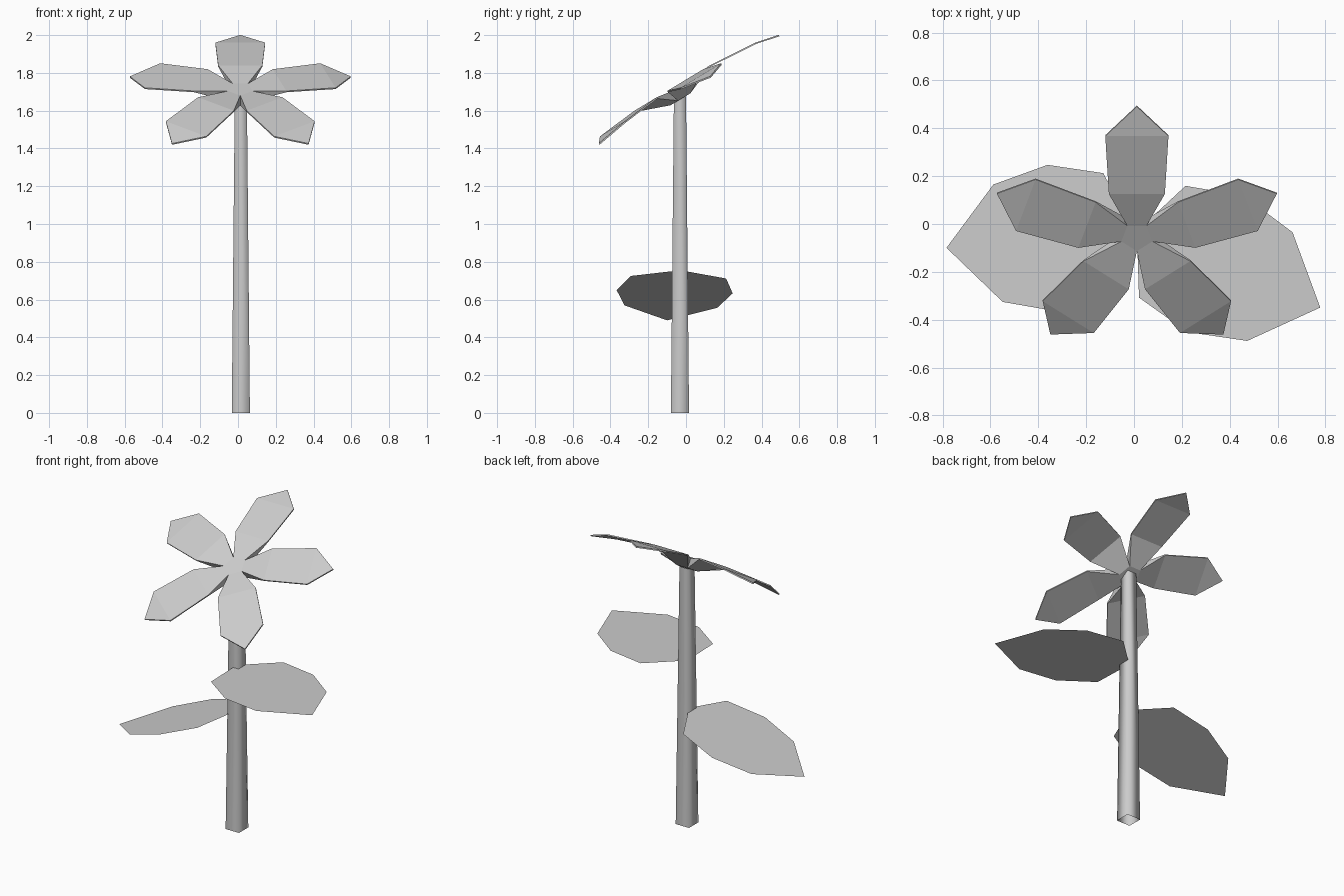
import bpy
import bmesh
from math import radians, sin, cos
from mathutils import Matrix, Vector

cube = bpy.data.objects.get("Cube")
if cube:
    bpy.data.objects.remove(cube)

# One plain material for the whole plant
grey = bpy.data.materials.new("light_grey")
grey.use_nodes = True
grey.diffuse_color = (0.6, 0.6, 0.6, 1)
bsdf = next(n for n in grey.node_tree.nodes if n.type == 'BSDF_PRINCIPLED')
bsdf.inputs["Base Color"].default_value = grey.diffuse_color


def finish(name, bm, matrix, smooth=False):
    """Turn a bmesh into a placed, coloured object."""
    bmesh.ops.transform(bm, matrix=matrix, verts=bm.verts)
    for face in bm.faces:
        face.smooth = smooth
    mesh = bpy.data.meshes.new(name)
    bm.to_mesh(mesh)
    bm.free()
    mesh.materials.append(grey)
    obj = bpy.data.objects.new(name, mesh)
    bpy.context.scene.collection.objects.link(obj)
    return obj


# Stem: open, tapered, four-sided tube with soft shading
STEM_HEIGHT = 1.675
bm = bmesh.new()
bmesh.ops.create_cone(bm, segments=4, cap_ends=False, depth=STEM_HEIGHT,
                      radius1=0.048 * 2 ** 0.5, radius2=0.032 * 2 ** 0.5)
# square the cross-section to the axes
side = max(bm.verts, key=lambda v: v.co.x).co
turn = 45 if abs(side.y) < 0.01 else 0
finish("stem", bm, Matrix.Translation((0.015, -0.032, STEM_HEIGHT / 2))
       @ Matrix.Rotation(radians(turn), 4, 'Z'), smooth=True)

# Leaves: flat mirrored outline growing along +x from the stem
LEAF_HALF = [(0.115, 0.253), (0.357, 0.308), (0.602, 0.246)]


def add_leaf(name, base, heading, droop):
    bm = bmesh.new()
    outline = [(0, 0)] + [(x, -y) for x, y in LEAF_HALF] + [(0.83, 0)] + LEAF_HALF[::-1]
    bm.faces.new([bm.verts.new((x, y, 0)) for x, y in outline])
    finish(name, bm, Matrix.Translation(base)
           @ Matrix.Rotation(radians(droop), 4, 'Y')
           @ Matrix.Rotation(radians(heading), 4, 'Z'))


add_leaf("right_leaf", (0, -0.03, 0.755), 184.8, -18.7)
add_leaf("left_leaf", (0.012, -0.03, 1.06), -22.6, 0)

# Flower: five bent petals round a pentagon, thick in the middle
PETALS = 5
HUB_RADIUS, HUB_DEPTH, PETAL_DEPTH = 0.068, 0.06, 0.008
# distance along petal, sideways, height
PETAL = [(0.219, -0.117, 0.014), (0.488, -0.132, -0.008), (0.615, 0, -0.037),
         (0.488, 0.132, -0.008), (0.219, 0.117, 0.014)]


def petal_ring(bm, hub_drop, petal_drop):
    """Outline of the flower: a hub corner, then five petal points, repeated."""
    ring = []
    for k in range(PETALS):
        turn = Matrix.Rotation(radians(90 + 72 * k), 4, 'Z')
        corner = Vector((HUB_RADIUS * cos(radians(36)),
                         -HUB_RADIUS * sin(radians(36)), -hub_drop))
        ring.append(bm.verts.new(turn @ corner))
        for r, w, h in PETAL:
            ring.append(bm.verts.new(turn @ Vector((r, w, h - petal_drop))))
    return ring


def fill_ring(bm, ring, flip):
    faces = [ring[::6]]
    for k in range(PETALS):
        hub, a, b, tip, c, d = ring[6 * k:6 * k + 6]
        after = ring[(6 * k + 6) % len(ring)]
        faces += [[hub, a, d, after], [a, b, c, d], [b, tip, c]]
    for face in faces:
        bm.faces.new(face[::-1] if flip else face)


bm = bmesh.new()
top = petal_ring(bm, 0, 0)
under = petal_ring(bm, HUB_DEPTH, PETAL_DEPTH)
fill_ring(bm, top, False)
fill_ring(bm, under, True)
for j in range(len(top)):
    n = (j + 1) % len(top)
    bm.faces.new((under[j], under[n], top[n], top[j]))
finish("flower", bm, Matrix.Translation((0.012, -0.055, 1.715))
       @ Matrix.Rotation(radians(31.1), 4, 'X'))
